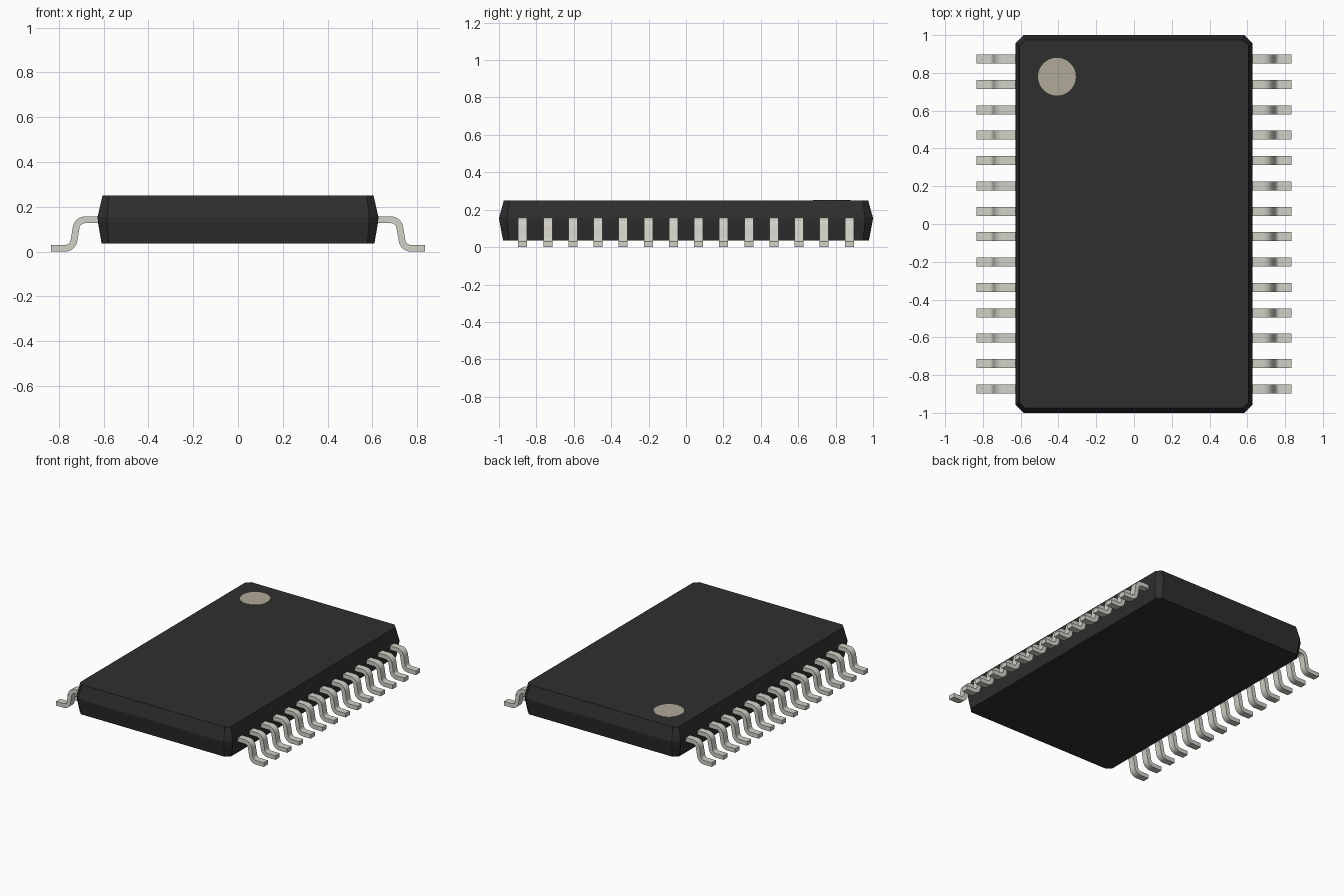
import bpy, bmesh, math
from mathutils import Vector

cube = bpy.data.objects.get("Cube")
if cube:
    bpy.data.objects.remove(cube, do_unlink=True)


def material(name, rgb):
    m = bpy.data.materials.new(name)
    m.use_nodes = True
    col = (*rgb, 1.0)
    m.diffuse_color = col
    bsdf = m.node_tree.nodes["Principled BSDF"]
    bsdf.inputs["Base Color"].default_value = col
    bsdf.inputs["Roughness"].default_value = 0.6
    return m


BLACK = material("black plastic", (0.028, 0.028, 0.028))
METAL = material("pale grey metal", (0.64, 0.63, 0.57))
TAN = material("tan marking", (0.435, 0.398, 0.317))


def add_object(name, mesh, mat=None):
    ob = bpy.data.objects.new(name, mesh)
    bpy.context.collection.objects.link(ob)
    if mat:
        mesh.materials.append(mat)
    return ob


def finish(bm, name):
    bmesh.ops.recalc_face_normals(bm, faces=bm.faces)
    mesh = bpy.data.meshes.new(name)
    bm.to_mesh(mesh)
    bm.free()
    return mesh


# Package body: stacked octagonal rings (z, half x, half y, corner cut)
LEVELS = [(0.036, 0.609, 0.978, 0.032), (0.130, 0.625, 0.996, 0.040),
          (0.155, 0.627, 1.000, 0.042), (0.250, 0.605, 0.974, 0.030)]
bm = bmesh.new()
rings = []
for z, hx, hy, c in LEVELS:
    outline = [(hx, -hy + c), (hx, hy - c), (hx - c, hy), (-hx + c, hy),
               (-hx, hy - c), (-hx, -hy + c), (-hx + c, -hy), (hx - c, -hy)]
    rings.append([bm.verts.new((x, y, z)) for x, y in outline])
for low, high in zip(rings, rings[1:]):
    for i in range(8):
        j = (i + 1) % 8
        bm.faces.new((low[i], low[j], high[j], high[i]))
bm.faces.new(rings[0][::-1])
bm.faces.new(rings[-1])
add_object("package_body", finish(bm, "package_body"), BLACK)

# Round marking by the first lead
bm = bmesh.new()
bmesh.ops.create_cone(bm, cap_ends=True, segments=48, radius1=0.1,
                      radius2=0.1, depth=0.004)
dot = add_object("corner_marking", finish(bm, "corner_marking"), TAN)
dot.location = (-0.408, 0.78, 0.2495)

# Gull-wing lead: centre line of two bends, thickened and given a width
THICK, WIDTH, RADIUS, STEPS = 0.030, 0.048, 0.040, 8


def bend(cx, cz, start, end, side):
    """Points with outward normals; side keeps the normals on one flank."""
    out = []
    for k in range(STEPS + 1):
        a = math.radians(start + (end - start) * k / STEPS)
        d = Vector((math.cos(a), 0, math.sin(a)))
        out.append((Vector((cx, 0, cz)) + d * RADIUS, d * side))
    return out


UP = Vector((0, 0, 1))
path = [(Vector((0.60, 0, 0.142)), UP)]
path += bend(0.683, 0.142 - RADIUS, 90, 9, 1)
path += bend(0.772, 0.015 + RADIUS, 189, 270, -1)
path += [(Vector((0.835, 0, 0.015)), UP)]

bm = bmesh.new()
sections = []
for p, n in path:
    sections.append([bm.verts.new(p + n * (s * THICK / 2) + Vector((0, t * WIDTH / 2, 0)))
                     for s, t in ((1, -1), (1, 1), (-1, 1), (-1, -1))])
for a, b in zip(sections, sections[1:]):
    for i in range(4):
        j = (i + 1) % 4
        bm.faces.new((a[i], a[j], b[j], b[i]))
bm.faces.new(sections[0])
bm.faces.new(sections[-1][::-1])
lead_mesh = finish(bm, "lead")
lead_mesh.materials.append(METAL)

# Fourteen leads along each long side
COUNT, PITCH = 14, 0.1343
leads = []
for side, turn in (("left", 0), ("right", math.pi)):
    for i in range(COUNT):
        ob = add_object(f"lead_{side}_{i + 1}", lead_mesh)
        ob.location.y = (i - (COUNT - 1) / 2) * PITCH
        ob.rotation_euler.z = turn
        leads.append(ob)

# Smooth the bends, keep the square edges crisp
bpy.ops.object.select_all(action='DESELECT')
leads[0].select_set(True)
bpy.context.view_layer.objects.active = leads[0]
bpy.ops.object.shade_smooth_by_angle(angle=math.radians(30))
